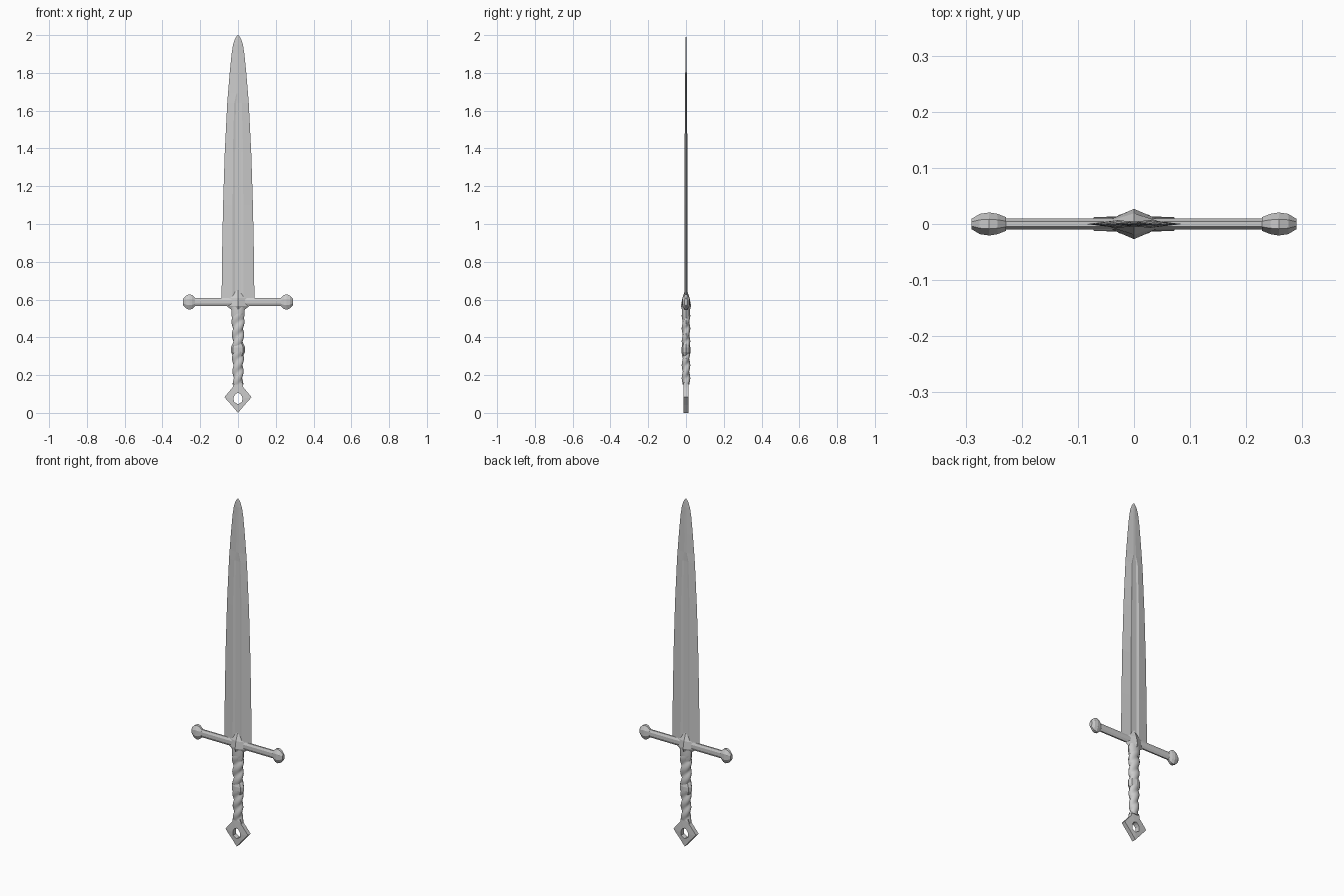
import bpy, bmesh
from math import sin, cos, pi

if "Cube" in bpy.data.objects:
    bpy.data.objects.remove(bpy.data.objects["Cube"])


def loft(name, rings, closed=False, smooth=None):
    """Skin a list of equal-length point rings; cap the ends unless closed."""
    bm = bmesh.new()
    vs = [[bm.verts.new(p) for p in r] for r in rings]
    n = len(vs[0])
    for i in range(len(vs) if closed else len(vs) - 1):
        a, b = vs[i], vs[(i + 1) % len(vs)]
        for j in range(n):
            k = (j + 1) % n
            bm.faces.new((a[j], a[k], b[k], b[j]))
    if not closed:
        bm.faces.new(vs[0])
        bm.faces.new(vs[-1])
    bmesh.ops.recalc_face_normals(bm, faces=bm.faces)
    me = bpy.data.meshes.new(name)
    bm.to_mesh(me)
    bm.free()
    ob = bpy.data.objects.new(name, me)
    bpy.context.collection.objects.link(ob)
    if smooth:
        bpy.ops.object.select_all(action='DESELECT')
        ob.select_set(True)
        bpy.context.view_layer.objects.active = ob
        bpy.ops.object.shade_smooth_by_angle(angle=smooth)
    return ob


# Blade: z, half width, fuller half width, face depth, fuller depth
def blade_ring(z, w, s, t, f):
    q = [(s, t), (s * .55, f), (0, f), (-s * .55, f), (-s, t)]
    pts = [(w, 0)] + q + [(-w, 0)] + [(x, -y) for x, y in reversed(q)]
    return [(x, y, z) for x, y in pts]


loft("blade", [blade_ring(*r) for r in (
    (.59, .087, .029, .007, .003), (.85, .084, .028, .007, .003),
    (1.10, .079, .028, .007, .003), (1.38, .070, .027, .007, .003),
    (1.64, .057, .020, .006, .003), (1.69, .053, .008, .005, .005),
    (1.80, .044, .008, .004, .004), (1.90, .034, .006, .003, .003),
    (1.95, .026, .005, .003, .003), (1.98, .016, .004, .002, .002),
    (1.995, .006, .002, .001, .001), (2.0, .001, .0005, .0005, .0005))])


# Guard: octagonal bar, two flared knobs and a central lozenge
def bar_ring(x, ry, rz, n=8):
    return [(x, ry * cos((j + .5) * 2 * pi / n) / cos(pi / n),
             .587 + rz * sin((j + .5) * 2 * pi / n) / cos(pi / n)) for j in range(n)]


loft("guard_bar", [bar_ring(x, .010, .022) for x in (-.25, .25)])
for side, label in ((1, "right"), (-1, "left")):
    loft("guard_knob_" + label, [bar_ring(side * x, ry, rz) for x, ry, rz in (
        (.228, .012, .024), (.243, .018, .037), (.258, .0205, .041),
        (.275, .018, .034), (.290, .009, .018))])


def lozenge(z, a, b):
    return [(a, 0, z), (0, b, z), (-a, 0, z), (0, -b, z)]


loft("guard_centre", [lozenge(*r) for r in (
    (.548, .037, .022), (.567, .062, .027), (.608, .060, .019), (.652, .003, .004))])


# Grip: oval handle with a two-start twisted wrap
def oval(z, rx, ry, n=16, amp=0, phase=0):
    out = []
    for j in range(n):
        a = 2 * pi * j / n
        m = 1 + amp * (abs(cos(a - phase)) - .75)
        out.append((rx * m * cos(a), ry * m * sin(a), z))
    return out


def wrap(name, z0, z1, rx0, rx1, direction):
    steps = 24
    rings = []
    for i in range(steps + 1):
        t = i / steps
        z = z0 + (z1 - z0) * t
        rx = rx0 + (rx1 - rx0) * t
        rings.append(oval(z, rx, .021, amp=.33, phase=direction * (z - z0) * pi / .068))
    loft(name, rings, smooth=.7)


wrap("lower_wrap", .15, .325, .026, .030, 1)
wrap("upper_wrap", .345, .525, .029, .033, 1)
loft("middle_band", [oval(*r, n=8) for r in (
    (.300, .026, .018), (.323, .038, .023), (.347, .038, .023), (.370, .026, .018))])
loft("top_collar", [oval(*r) for r in (
    (.495, .030, .018), (.515, .034, .022), (.565, .037, .020))], smooth=.5)

# Pommel: diamond plate with a hole through it
half = [(0, .005), (.036, .043), (.072, .083), (.048, .112), (.028, .135), (.024, .160), (0, .162)]
outline = half + [(-x, z) for x, z in reversed(half[1:-1])]
hole_half = [(0, .046), (.022, .058), (.023, .076), (.022, .086), (.014, .098), (.007, .103), (0, .106)]
hole = hole_half + [(-x, z) for x, z in reversed(hole_half[1:-1])]
loft("pommel", [[(x, y, z) for x, z in pts] for pts, y in (
    (outline, .012), (hole, .014), (hole, -.014), (outline, -.012))], closed=True)

# Stand the model exactly on the ground
for ob in bpy.context.collection.objects:
    if ob.name == "pommel":
        for v in ob.data.vertices:
            if v.co.z < .01:
                v.co.z = 0
